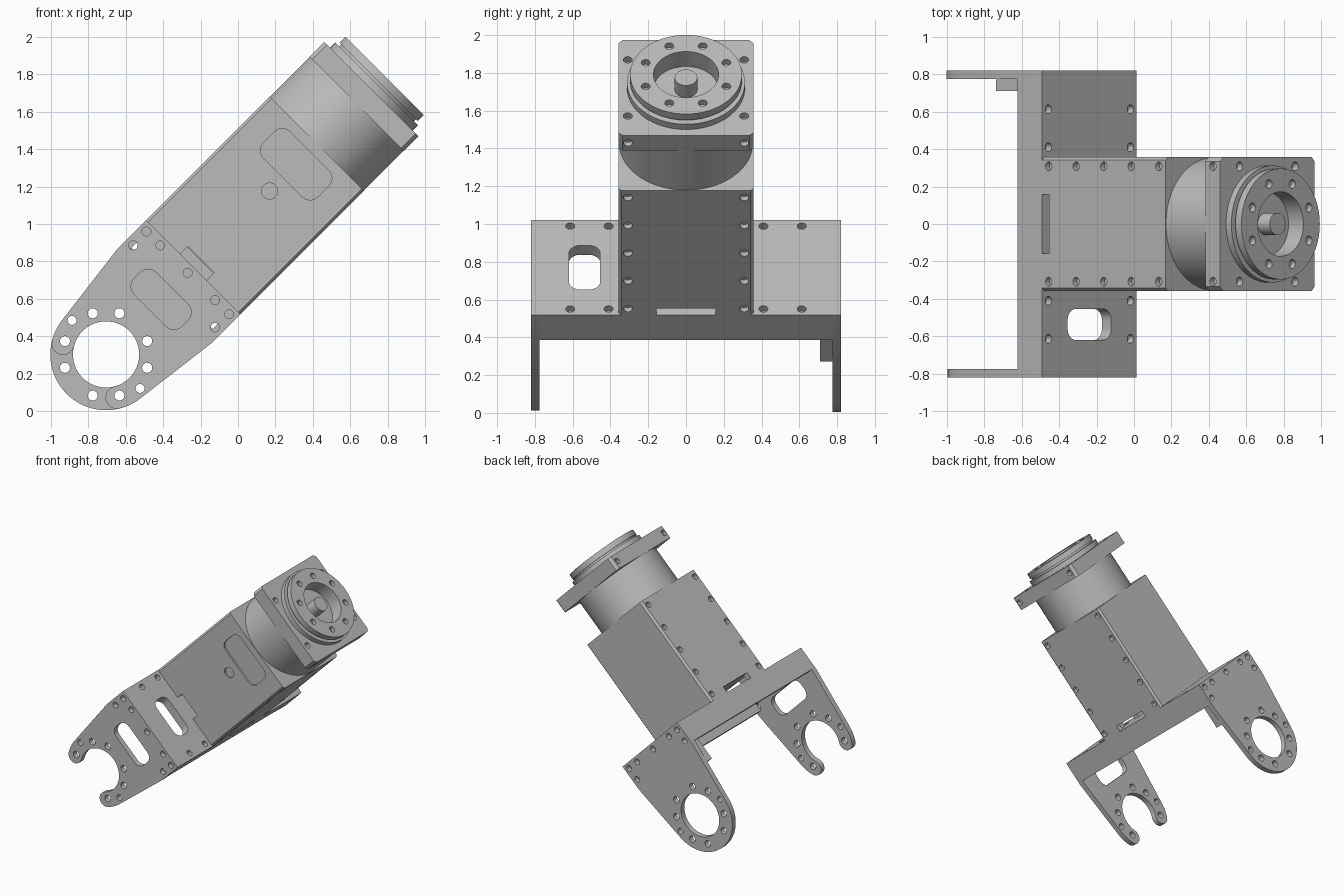
import bpy, bmesh, math
from mathutils import Matrix, Vector

if "Cube" in bpy.data.objects:
    bpy.data.objects.remove(bpy.data.objects["Cube"], do_unlink=True)

grey = bpy.data.materials.new("machined_grey")
grey.use_nodes = True
GREY = (0.5, 0.5, 0.5, 1)
grey.diffuse_color = GREY
grey.node_tree.nodes["Principled BSDF"].inputs["Base Color"].default_value = GREY

# Local frame: X runs along the arm, Y across it, Z out of its back; origin is the pivot
FRAME = Matrix.Translation((-0.705, 0, 0.303)) @ Matrix.Rotation(math.radians(-45), 4, 'Y')
HALF, SIDE = 0.357, 0.82
START, END = 0.66, 1.593


def arc(cx, cy, r, a0, a1, n):
    return [(cx + r * math.cos(math.radians(a0 + (a1 - a0) * i / n)),
             cy + r * math.sin(math.radians(a0 + (a1 - a0) * i / n))) for i in range(n + 1)]


def circle(cx, cy, r, n=24):
    return arc(cx, cy, r, 0, 360, n)[:-1]


def rounded(cx, cy, hx, hy, r, n=6):
    """Rectangle with rounded corners, or chamfered ones when n is 1."""
    pts = []
    for k, (sx, sy) in enumerate([(1, 1), (-1, 1), (-1, -1), (1, -1)]):
        pts += arc(cx + sx * (hx - r), cy + sy * (hy - r), r, 90 * k, 90 * k + 90, n)
    return pts


def prism(bm, outline, axis, lo, hi):
    """Extrude an outline along a local axis: X takes (y,z), Y takes (x,z), Z takes (x,y)."""
    def place(p, d):
        return {'X': (d, p[0], p[1]), 'Y': (p[0], d, p[1]), 'Z': (p[0], p[1], d)}[axis]
    a = [bm.verts.new(place(p, lo)) for p in outline]
    b = [bm.verts.new(place(p, hi)) for p in outline]
    n = len(a)
    faces = [bm.faces.new(a), bm.faces.new(b)]
    faces += [bm.faces.new((a[i], a[(i + 1) % n], b[(i + 1) % n], b[i])) for i in range(n)]
    bmesh.ops.recalc_face_normals(bm, faces=faces)


def make(name, bm):
    me = bpy.data.meshes.new(name)
    bm.to_mesh(me)
    bm.free()
    ob = bpy.data.objects.new(name, me)
    bpy.context.collection.objects.link(ob)
    me.materials.append(grey)
    ob.matrix_world = FRAME
    return ob


def solid(name, *shapes):
    bm = bmesh.new()
    for s in shapes:
        prism(bm, *s)
    return make(name, bm)


def activate(ob):
    bpy.ops.object.select_all(action='DESELECT')
    ob.select_set(True)
    bpy.context.view_layer.objects.active = ob


def cut(ob, shapes):
    cutter = solid("cutter", *shapes)
    cutter.hide_render = True
    mod = ob.modifiers.new("cut", 'BOOLEAN')
    mod.operation, mod.solver, mod.object = 'DIFFERENCE', 'EXACT', cutter
    activate(ob)
    bpy.ops.object.modifier_apply(modifier=mod.name)
    bpy.data.objects.remove(cutter, do_unlink=True)


def finish(ob):
    activate(ob)
    bpy.ops.object.shade_smooth_by_angle(angle=math.radians(30))


def bolt(x, y, axis, lo, hi, r=0.024):
    return (circle(x, y, r, 16), axis, lo, hi)


# Channel across the arm: plate with a lip on each long edge
LIP, PLATE, FOOT = 0.05, 0.07, 0.475
channel = solid("cross_channel", ([(START, HALF), (FOOT, HALF), (FOOT, HALF - LIP),
                (START - PLATE, HALF - LIP), (START - PLATE, LIP - HALF), (FOOT, LIP - HALF),
                (FOOT, -HALF), (START, -HALF)], 'Y', -0.776, 0.776))
holes = [bolt(y, w, 'X', START - 0.04, 0.7) for y in (-0.613, -0.41, 0.41, 0.613) for w in (-0.31, 0.31)]
holes.append((rounded(-0.537, 0, 0.083, 0.165, 0.06), 'X', 0.5, 0.7))
cut(channel, holes)
finish(channel)

# Side brackets: closed ring at the back, open hook at the front
BORE, RIM, SHOULDER = 0.177, 0.298, 0.45
TANGENT = 98
top = [(START, -HALF), (START, HALF), (SHOULDER, HALF)]
ring = top + arc(0, 0, RIM, TANGENT, 360 - TANGENT, 48) + [(SHOULDER, -HALF)]
mid, tip, TIP_ANGLE = (BORE + RIM) / 2, (RIM - BORE) / 2, 121
ca, sa = math.cos(math.radians(TIP_ANGLE)) * mid, math.sin(math.radians(TIP_ANGLE)) * mid
hook = (top + arc(0, 0, RIM, TANGENT, TIP_ANGLE, 6)[:-1]
        + arc(ca, sa, tip, TIP_ANGLE, TIP_ANGLE + 180, 10)
        + arc(0, 0, BORE, TIP_ANGLE, -TIP_ANGLE, 40)[1:-1]
        + arc(ca, -sa, tip, 180 - TIP_ANGLE, 360 - TIP_ANGLE, 10)
        + arc(0, 0, RIM, -TIP_ANGLE, -TANGENT, 6)[1:] + [(SHOULDER, -HALF)])
edge_bolts = [(0.617, 0), (0, 0.257), (0, -0.257)]
for s in (-1, 1):
    edge_bolts += [(0.617, 0.312 * s), (0.617, 0.207 * s), (0.514, 0.31 * s)]

for name, outline, lo, hi, opened in (("hook_bracket", hook, -SIDE, -0.775, True),
                                      ("ring_bracket", ring, 0.775, SIDE, False)):
    plate = solid(name, (outline, 'Y', lo, hi))
    holes = [bolt(x, z, 'Y', lo - 0.1, hi + 0.1) for x, z in edge_bolts]
    for k in range(4):
        for off in (27, 63):
            ang = 90 * k + off
            if opened and 125 < ang < 235:
                continue
            a = math.radians(ang)
            holes.append(bolt(0.231 * math.cos(a), 0.231 * math.sin(a), 'Y', lo - 0.1, hi + 0.1, 0.027))
    if opened:
        holes.append((rounded(0.416, 0, 0.083, 0.18, 0.06), 'Y', lo - 0.1, hi + 0.1))
    else:
        holes.append((circle(0, 0, BORE, 64), 'Y', lo - 0.1, hi + 0.1))
    cut(plate, holes)
    finish(plate)

# Stiffening block inside the ring bracket
block = solid("bracket_block", ([(0.29, -0.335), (0.5, -0.335), (0.5, 0.335), (0.29, 0.335)], 'Y', 0.71, 0.776))
finish(block)

# Arm housing: chamfered box, hollow at its foot with cable notches on three sides
NOTCH = 0.713
housing = solid("arm_housing", (rounded(0, 0, HALF, HALF, 0.016, 1), 'X', START, END))
cut(housing, [(rounded(0, 0, 0.31, 0.31, 0.01, 1), 'X', START - 0.05, NOTCH)])
cut(housing, [(rounded(0, 0, 0.157, 0.5, 0.005, 1), 'X', START - 0.05, NOTCH - 0.003)])
cut(housing, [([(0.6, -0.1), (NOTCH + 0.003, -0.1), (NOTCH + 0.003, 0.1), (0.6, 0.1)], 'Y', -0.5, 0)])
holes = [(rounded(1.437, 0, 0.1, 0.205, 0.06), 'Y', -0.5, 0.015 - HALF),
         (circle(1.235, 0, 0.043), 'Y', -0.5, 0.015 - HALF)]
for i in range(5):
    for y in (-0.308, 0.308):
        x = 0.709 + 0.208 * i
        holes += [bolt(x, y, 'Z', HALF - 0.03, 0.4), bolt(x, y, 'Z', -0.4, 0.03 - HALF)]
cut(housing, holes)
finish(housing)

# Motor barrel
barrel = solid("motor_barrel", (circle(0, 0, HALF - 0.003, 96), 'X', END, 1.9))
finish(barrel)

# Square flange with face and edge bolts
FL0, FL1 = 1.893, 2.005
flange = solid("square_flange", (rounded(0, 0, HALF, HALF, 0.022, 1), 'X', FL0, FL1))
holes = [bolt(y, w, 'X', FL1 - 0.04, FL1 + 0.1) for y in (-0.308, 0.308) for w in (-0.21, 0.21)]
for y in (-0.308, 0.308):
    holes += [bolt(1.95, y, 'Z', HALF - 0.03, 0.4), bolt(1.95, y, 'Z', -0.4, 0.03 - HALF)]
holes.append((circle(0, 0, 0.172, 64), 'X', 1.993, 2.1))
cut(flange, holes)
finish(flange)

# Stepped output disc, lathed around the arm axis
profile = [(FL1, 0.172), (FL1, 0.312), (2.045, 0.312), (2.045, 0.282), (2.06, 0.282),
           (2.06, 0.296), (2.105, 0.296), (2.105, 0.172)]
bm = bmesh.new()
loop = [bm.verts.new((x, r, 0)) for x, r in profile]
edges = [bm.edges.new((loop[i], loop[(i + 1) % len(loop)])) for i in range(len(loop))]
bmesh.ops.spin(bm, geom=loop + edges, cent=(0, 0, 0), axis=Vector((1, 0, 0)),
               angle=math.tau, steps=96, use_merge=True)
bmesh.ops.remove_doubles(bm, verts=bm.verts, dist=0.0001)
bmesh.ops.recalc_face_normals(bm, faces=bm.faces)
disc = make("output_disc", bm)
ring_angles = [math.radians(22.5 + 45 * k) for k in range(8)]
cut(disc, [bolt(0.231 * math.cos(a), 0.231 * math.sin(a), 'X', 2.07, 2.2) for a in ring_angles])
finish(disc)

# Centre shaft in the disc recess
shaft = solid("centre_shaft", (circle(0, 0, 0.06, 32), 'X', 1.98, 2.083))
finish(shaft)
